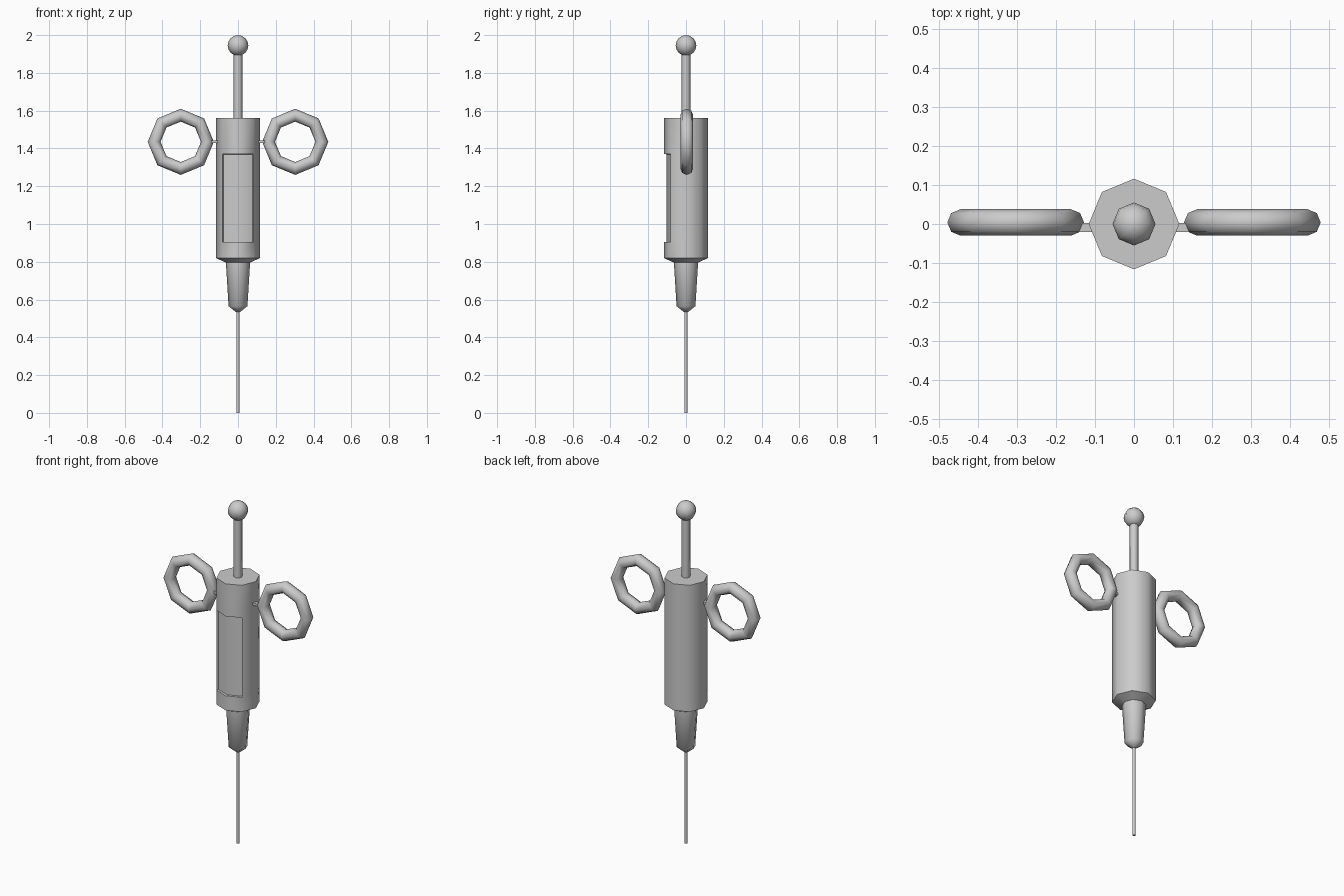
import bpy, bmesh, math

if "Cube" in bpy.data.objects:
    bpy.data.objects.remove(bpy.data.objects["Cube"])

def finish(name, bm):
    bmesh.ops.recalc_face_normals(bm, faces=bm.faces)
    me = bpy.data.meshes.new(name)
    bm.to_mesh(me)
    bm.free()
    ob = bpy.data.objects.new(name, me)
    bpy.context.collection.objects.link(ob)
    smooth(ob)
    return ob

def smooth(ob):
    bpy.ops.object.select_all(action='DESELECT')
    ob.select_set(True)
    bpy.context.view_layer.objects.active = ob
    bpy.ops.object.shade_smooth_by_angle(angle=math.radians(50))

def lathe(profile, sides=8):
    """Capped octagonal turning from (radius, z) points."""
    bm = bmesh.new()
    rings = [[bm.verts.new((r * math.cos(2 * math.pi * i / sides),
                            r * math.sin(2 * math.pi * i / sides), z))
              for i in range(sides)] for r, z in profile]
    for a, b in zip(rings, rings[1:]):
        for i in range(sides):
            j = (i + 1) % sides
            bm.faces.new((a[i], a[j], b[j], b[i]))
    bm.faces.new(rings[0][::-1])
    bm.faces.new(rings[-1])
    bmesh.ops.recalc_face_normals(bm, faces=bm.faces)
    return bm

# barrel with nozzle, and a shallow window sunk into the two front faces
bm = lathe([(0.012, 0.535), (0.05, 0.565), (0.064, 0.795), (0.116, 0.82),
            (0.116, 0.905), (0.116, 1.37), (0.116, 1.56)])
window = [f for f in bm.faces
          if f.calc_center_median().y < -0.08
          and 0.95 < f.calc_center_median().z < 1.3]
bmesh.ops.inset_region(bm, faces=window, thickness=0.001, depth=-0.012,
                       use_even_offset=True)
finish("barrel", bm)

# needle and plunger rod
finish("needle", lathe([(0.008, 0.0), (0.008, 0.55)]))
finish("plunger_rod", lathe([(0.023, 1.55), (0.023, 1.92)]))

# plunger knob
bpy.ops.mesh.primitive_uv_sphere_add(segments=8, ring_count=8, radius=0.055,
                                     location=(0, 0, 1.945))
knob = bpy.context.object
knob.name = "plunger_knob"
smooth(knob)

# finger rings with small lugs joining them to the barrel
for side, label in ((-1, "left"), (1, "right")):
    bpy.ops.mesh.primitive_torus_add(major_segments=8, minor_segments=8,
                                     major_radius=0.141, minor_radius=0.034,
                                     location=(side * 0.303, 0.004, 1.435),
                                     rotation=(math.pi / 2, 0, 0))
    ring = bpy.context.object
    ring.name = label + "_finger_ring"
    smooth(ring)
    bpy.ops.mesh.primitive_cube_add(size=1, location=(side * 0.125, -0.009, 1.435))
    lug = bpy.context.object
    lug.name = label + "_ring_lug"
    lug.scale = (0.06, 0.024, 0.014)
